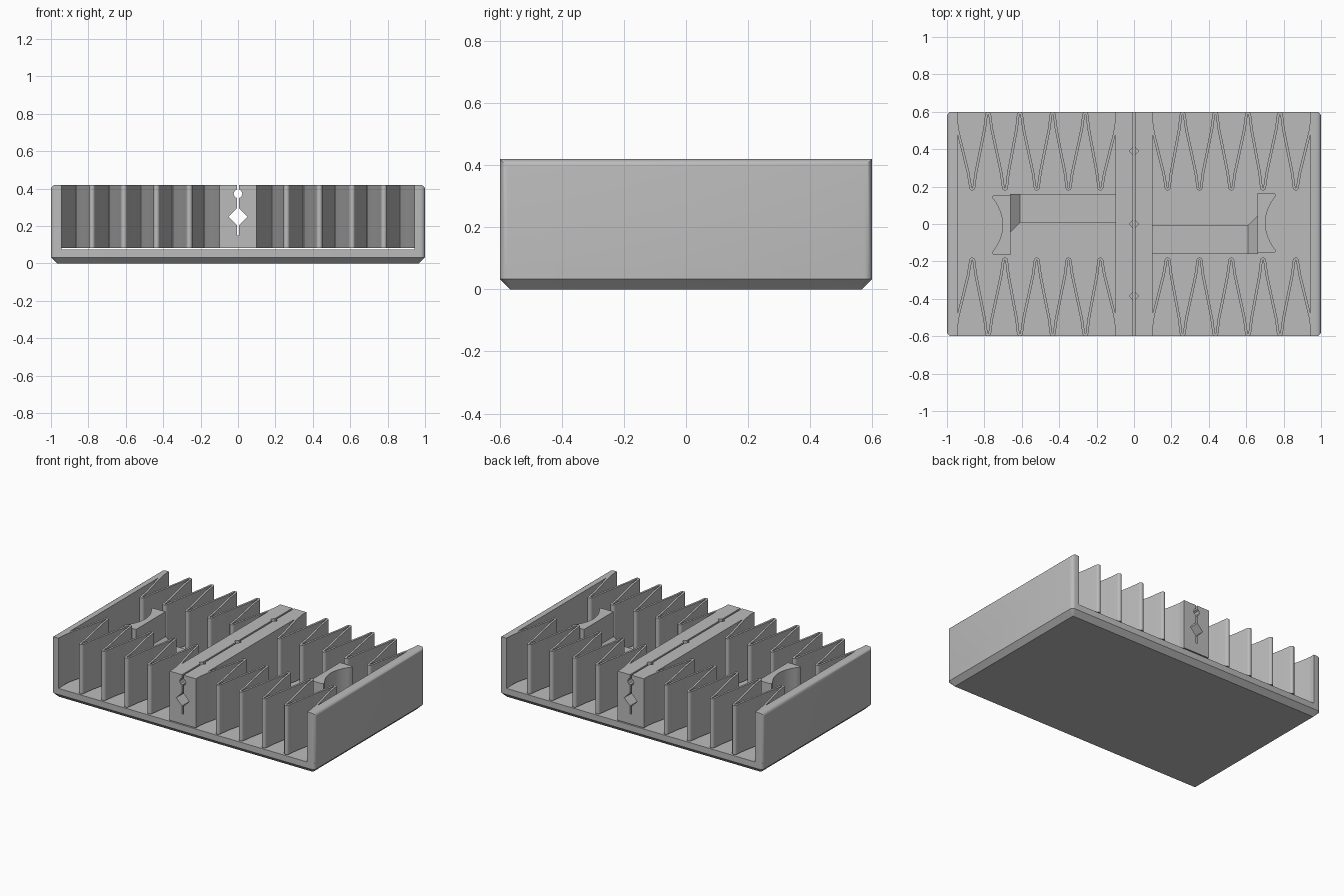
import bpy, bmesh, math
from mathutils import Vector

if "Cube" in bpy.data.objects:
    bpy.data.objects.remove(bpy.data.objects["Cube"])

GREY = bpy.data.materials.new("plain grey")
GREY.diffuse_color = (0.5, 0.5, 0.5, 1)
GREY.use_nodes = True
GREY.node_tree.nodes["Principled BSDF"].inputs["Base Color"].default_value = GREY.diffuse_color
TOP, FLOOR, LIFT = 0.42, 0.075, 0.082


def finish(bm, name, smooth=True):
    bmesh.ops.recalc_face_normals(bm, faces=bm.faces)
    me = bpy.data.meshes.new(name)
    bm.to_mesh(me)
    bm.free()
    ob = bpy.data.objects.new(name, me)
    bpy.context.collection.objects.link(ob)
    me.materials.append(GREY)
    if smooth:
        bpy.ops.object.select_all(action='DESELECT')
        ob.select_set(True)
        bpy.context.view_layer.objects.active = ob
        bpy.ops.object.shade_smooth_by_angle(angle=math.radians(35))
    return ob


def loft(bm, rings):
    """Skin equal-length closed rings and cap both ends."""
    vs = [[bm.verts.new(p) for p in r] for r in rings]
    n = len(vs[0])
    for a, b in zip(vs, vs[1:]):
        for i in range(n):
            j = (i + 1) % n
            bm.faces.new((a[i], a[j], b[j], b[i]))
    bm.faces.new(vs[0])
    bm.faces.new(vs[-1])


def prism(bm, pts, z0, z1):
    loft(bm, [[(x, y, z) for x, y in pts] for z in (z0, z1)])


def box(bm, x0, x1, y0, y1, z0, z1):
    prism(bm, [(x0, y0), (x1, y0), (x1, y1), (x0, y1)], z0, z1)


def rounded_rect(hx, hy, r, z, steps=5):
    out = []
    for k, (sx, sy) in enumerate(((1, 1), (-1, 1), (-1, -1), (1, -1))):
        for i in range(steps + 1):
            a = math.pi / 2 * (k + i / steps)
            out.append((sx * (hx - r) + r * math.cos(a), sy * (hy - r) + r * math.sin(a), z))
    return out


# Base plate with chamfered underside
bm = bmesh.new()
loft(bm, [rounded_rect(0.967, 0.567, 0.004, 0), rounded_rect(1, 0.6, 0.025, 0.033),
          rounded_rect(1, 0.6, 0.025, FLOOR)])
finish(bm, "base_plate")

# Side walls, rounded along the outer edges
for s, side in ((-1, "left"), (1, "right")):
    bm = bmesh.new()
    box(bm, s * 0.945, s, -0.6, 0.6, 0.034, TOP)
    edges = [e for e in bm.edges
             if all(abs(v.co.x) > 0.99 for v in e.verts)
             and sum(v.co.z for v in e.verts) / 2 > 0.1]
    bmesh.ops.bevel(bm, geom=edges, offset=0.025, segments=4, profile=0.5, affect='EDGES')
    finish(bm, side + "_wall")

# Folded fin sheets: a zigzag path with rounded folds, thickened to a thin band
R, HALF = 0.009, 0.007


def fold_path():
    folds = [(-0.865, 0), (-0.78, 1), (-0.69, 0), (-0.61, 1), (-0.52, 0),
             (-0.435, 1), (-0.35, 0), (-0.26, 1), (-0.18, 0)]
    arcs = [[(-0.953, 0.572)]]
    for x, outer in folds:
        cy, d = (0.584, 1) if outer else (0.195, -1)
        arcs.append([(x - R * math.cos(math.pi * i / 6), cy + d * R * math.sin(math.pi * i / 6))
                     for i in range(7)])
    arcs.append([(-0.092, 0.56)])
    path = list(arcs[0])
    for a, b in zip(arcs, arcs[1:]):
        p, q = a[-1], b[0]
        for t, f in ((0.2, 0.15), (0.5, 0.5), (0.8, 0.85)):
            path.append((p[0] + (q[0] - p[0]) * f, p[1] + (q[1] - p[1]) * t))
        path += b
    return [Vector(p) for p in path]


path = fold_path()
left, right = [], []
for i, p in enumerate(path):
    t = (path[min(i + 1, len(path) - 1)] - path[max(i - 1, 0)]).normalized()
    n = Vector((-t.y, t.x)) * HALF
    left.append(p + n)
    right.append(p - n)
for sx, nx in ((1, "left"), (-1, "right")):
    for sy, ny in ((1, "back"), (-1, "front")):
        bm = bmesh.new()
        rails = [[[bm.verts.new((sx * p.x, sy * p.y, z)) for p in r] for r in (left, right)]
                 for z in (LIFT, TOP)]
        (lb, rb), (lt, rt) = rails
        for i in range(len(path) - 1):
            for a, b in ((lb, lt), (rt, rb), (lt, rt), (rb, lb)):
                bm.faces.new((a[i], a[i + 1], b[i + 1], b[i]))
        for i in (0, -1):
            bm.faces.new((lb[i], lt[i], rt[i], rb[i]))
        finish(bm, f"{ny}_{nx}_fins")

# Centre block with a slot, a diamond channel and a small round channel
g = 0.006
half = [(g, 0.15), (g, 0.206), (0.05, 0.25), (g, 0.294), (g, 0.35)]
half += [(0.024 * math.sin(a), 0.372 - 0.024 * math.cos(a))
         for a in (math.pi * k / 4 for k in (1, 2, 3))]
half += [(g, 0.395), (g, TOP), (0.1, TOP), (0.1, LIFT)]
outline = half + [(-x, z) for x, z in reversed(half)]
bm = bmesh.new()
loft(bm, [[(x, y, z) for x, z in outline] for y in (-0.6, 0.6)])
block = finish(bm, "centre_block", smooth=False)

# Three upright diamond holes in the block
bm = bmesh.new()
for y in (-0.385, 0, 0.39):
    prism(bm, [(0.025, y), (0, y + 0.025), (-0.025, y), (0, y - 0.025)], 0.2, 0.5)
cutter = finish(bm, "hole_cutter", smooth=False)
cutter.hide_render = True
cutter.hide_viewport = True
mod = block.modifiers.new("holes", 'BOOLEAN')
mod.operation = 'DIFFERENCE'
mod.object = cutter
mod.solver = 'EXACT'

# Sliding latches: concave grip, sloped gusset and low bar, one per side
BAR = 0.17
for turn, side in ((0, "right"), (math.pi, "left")):
    bm = bmesh.new()
    grip = [(0.66, 0.165), (0.66, -0.155), (0.745, -0.155), (0.757, -0.15), (0.757, -0.14)]
    for i in range(1, 12):
        y = -0.14 + 0.29 * i / 12
        grip.append((0.702 + 0.055 * ((y - 0.005) / 0.145) ** 2, y))
    grip += [(0.757, 0.15), (0.757, 0.16), (0.745, 0.165)]
    prism(bm, grip, LIFT, 0.39)
    parts = [finish(bm, side + "_latch_grip")]

    bm = bmesh.new()
    loft(bm, [[(x, -0.16, LIFT), (x, y, LIFT), (x, y, z), (x, -0.16, z)]
              for x, y, z in ((0.09, -0.005, BAR), (0.61, -0.005, BAR), (0.662, 0.045, BAR + 0.05))])
    parts.append(finish(bm, side + "_latch_bar", smooth=False))
    for ob in parts:
        ob.rotation_euler.z = turn
